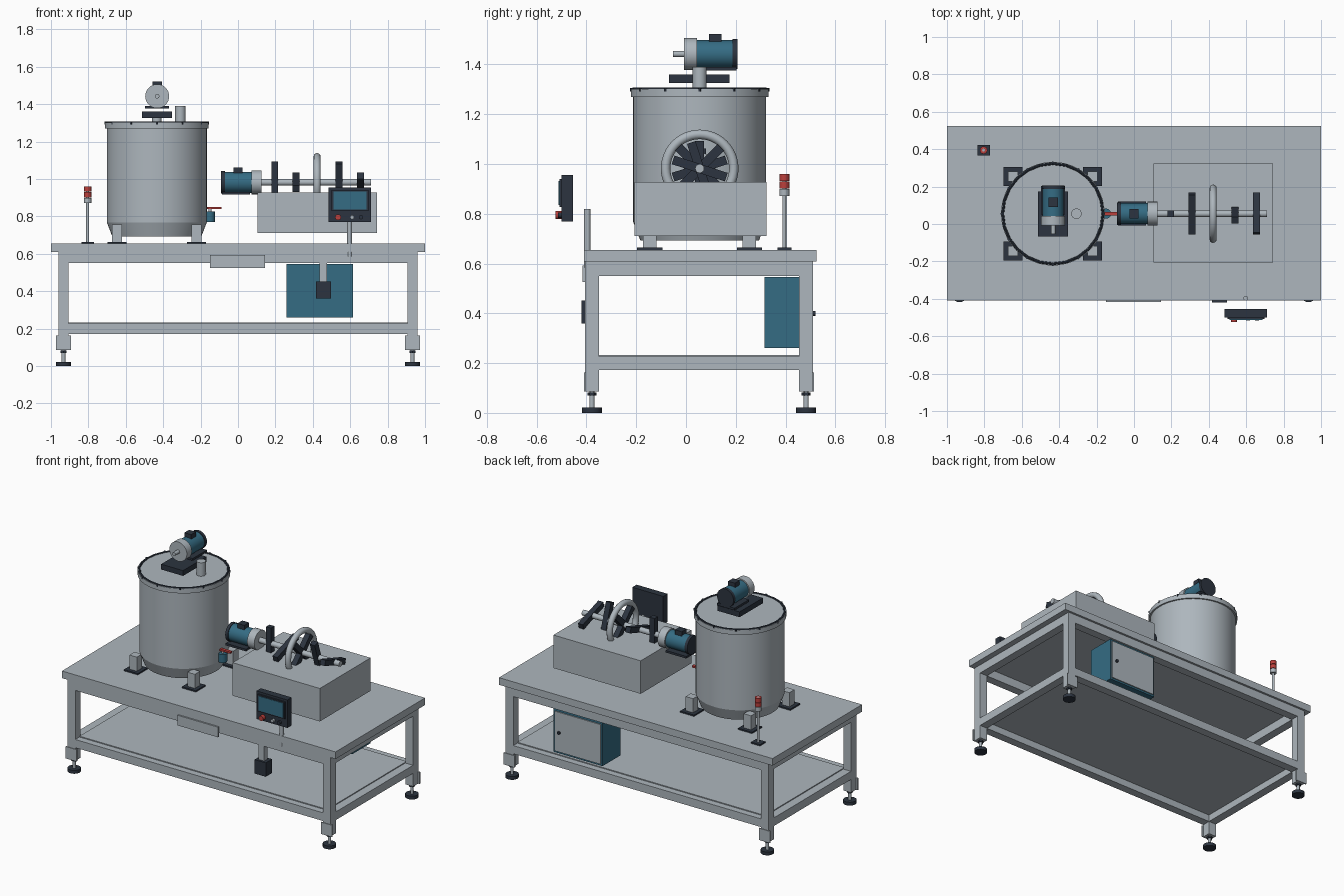
import bpy, bmesh, math
from mathutils import Vector, Matrix

if "Cube" in bpy.data.objects:
    bpy.data.objects.remove(bpy.data.objects["Cube"])


def material(name, rgb):
    m = bpy.data.materials.new(name)
    m.diffuse_color = (*rgb, 1)
    m.use_nodes = True
    m.node_tree.nodes["Principled BSDF"].inputs["Base Color"].default_value = m.diffuse_color
    return m


STEEL = material("steel_grey", (0.42, 0.47, 0.51))
DARK = material("dark_slate", (0.025, 0.034, 0.05))
BLUE = material("teal_blue", (0.035, 0.15, 0.23))
RED = material("signal_red", (0.5, 0.05, 0.045))


def finish(name, bm, mat, smooth=False):
    me = bpy.data.meshes.new(name)
    bmesh.ops.recalc_face_normals(bm, faces=bm.faces[:])
    bm.to_mesh(me)
    bm.free()
    ob = bpy.data.objects.new(name, me)
    bpy.context.collection.objects.link(ob)
    me.materials.append(mat)
    if smooth:
        bpy.ops.object.select_all(action='DESELECT')
        ob.select_set(True)
        bpy.context.view_layer.objects.active = ob
        bpy.ops.object.shade_smooth_by_angle(angle=math.radians(40))
    return ob


def box(name, x, y, z, mat):
    """Box from (min, max) ranges on each axis."""
    bm = bmesh.new()
    size = Vector((x[1] - x[0], y[1] - y[0], z[1] - z[0]))
    mid = Vector((sum(x) / 2, sum(y) / 2, sum(z) / 2))
    bmesh.ops.create_cube(bm, size=1, matrix=Matrix.Translation(mid) @ Matrix.Diagonal((*size, 1)))
    return finish(name, bm, mat)


def rod(name, a, b, r, mat, r2=None, seg=32):
    """Cylinder or cone from point a to point b."""
    a, b = Vector(a), Vector(b)
    d = b - a
    m = Matrix.Translation((a + b) / 2) @ d.to_track_quat('Z', 'Y').to_matrix().to_4x4()
    bm = bmesh.new()
    bmesh.ops.create_cone(bm, cap_ends=True, segments=seg, radius1=r,
                          radius2=r if r2 is None else r2, depth=d.length, matrix=m)
    return finish(name, bm, mat, True)


def torus(name, loc, major, minor, mat, rot=(0, 0, 0), n=48, k=12):
    bpy.ops.mesh.primitive_torus_add(location=loc, rotation=rot, major_radius=major,
                                     minor_radius=minor, major_segments=n, minor_segments=k)
    ob = bpy.context.object
    ob.name = name
    ob.data.materials.append(mat)
    bpy.ops.object.shade_smooth_by_angle(angle=math.radians(40))
    return ob


def motor(name, loc, angle):
    """Electric motor with its shaft pointing along -y before turning."""
    def cyl(part, y0, y1, r, mat):
        return rod(name + part, (0, y0, 0), (0, y1, 0), r, mat)
    parts = [
        cyl("_body", -0.01, 0.14, 0.056, BLUE),
        cyl("_flange", -0.06, -0.008, 0.064, STEEL),
        cyl("_shaft", -0.105, -0.06, 0.012, STEEL),
        cyl("_fan_cover", 0.135, 0.155, 0.06, DARK),
        box(name + "_foot", (-0.064, 0.064), (0, 0.15), (-0.066, -0.052), DARK),
        box(name + "_terminal_box", (-0.025, 0.025), (0.04, 0.09), (0.04, 0.08), DARK)]
    for p in parts:
        p.data.transform(Matrix.Translation(loc) @ Matrix.Rotation(angle, 4, 'Z'))


# table: top, legs, rails, shelf
box("table_top", (-1, 1), (-0.41, 0.525), (0.608, 0.655), STEEL)
LX, LY0, LY1, H = 0.933, -0.378, 0.483, 0.028
for x in (-LX, LX):
    for y, s in ((LY0, -1), (LY1, 1)):
        box("leg", (x - H, x + H), (y - H, y + H), (0.085, 0.608), STEEL)
        yp = y + s * H
        box("leg_bracket", (x - 0.04, x + 0.04), (yp - 0.004, yp + 0.004), (0.085, 0.163), STEEL)
        rod("foot_pad", (x, y, 0), (x, y, 0.022), 0.04, DARK)
        rod("foot_stem", (x, y, 0.02), (x, y, 0.09), 0.01, STEEL, seg=16)
        rod("foot_nut", (x, y, 0.07), (x, y, 0.082), 0.018, DARK, seg=6)
for z0, z1 in ((0.172, 0.226), (0.55, 0.608)):
    for y in (LY0, LY1):
        box("long_rail", (-LX + H, LX - H), (y - H, y + H), (z0, z1), STEEL)
    for x in (-LX, LX):
        box("short_rail", (x - H, x + H), (LY0 + H, LY1 - H), (z0, z1), STEEL)
box("shelf", (-0.905, 0.905), (LY0 + 0.015, LY1 - 0.015), (0.218, 0.232), STEEL)
box("front_plate", (-0.15, 0.145), (-0.416, -0.405), (0.525, 0.592), STEEL)

# tank
TX, TY = -0.434, 0.055


def tank_ring(name, z0, z1, r, mat, r2=None):
    return rod(name, (TX, TY, z0), (TX, TY, z1), r, mat, r2, 64)


tank_ring("tank_base_cone", 0.692, 0.767, 0.238, STEEL, 0.267)
tank_ring("tank_body", 0.767, 1.275, 0.267, STEEL)
tank_ring("tank_lid", 1.27, 1.301, 0.277, STEEL)
torus("lid_seal", (TX, TY, 1.299), 0.268, 0.008, DARK, n=24, k=8)
for i in range(12):
    a = math.tau * i / 12
    px, py = TX + 0.272 * math.cos(a), TY + 0.272 * math.sin(a)
    rod("lid_bolt", (px, py, 1.292), (px, py, 1.306), 0.008, DARK, seg=6)
for sx in (-1, 1):
    for sy in (-1, 1):
        x, y = TX + sx * 0.212, TY + sy * 0.2
        box("tank_pad", (x - 0.051, x + 0.051), (y - 0.051, y + 0.051), (0.655, 0.664), DARK)
        box("tank_leg", (x - 0.027, x + 0.027), (y - 0.027, y + 0.027), (0.66, 0.757), STEEL)
rod("lid_inlet", (-0.308, TY, 1.29), (-0.308, TY, 1.39), 0.028, STEEL)
rod("mixer_stem", (TX, TY, 1.29), (TX, TY, 1.33), 0.025, STEEL)
box("mixer_base", (-0.514, -0.354), (-0.068, 0.175), (1.325, 1.36), DARK)
motor("mixer_motor", (TX + 0.002, 0.052, 1.442), 0)

# outlet valve
rod("valve_pipe", (-0.19, TY, 0.797), (-0.13, TY, 0.797), 0.018, STEEL)
rod("valve_body", (-0.15, TY, 0.77), (-0.15, TY, 0.825), 0.027, BLUE)
rod("valve_stem", (-0.15, TY, 0.82), (-0.15, TY, 0.845), 0.008, STEEL, seg=16)
box("valve_handle", (-0.165, -0.088), (0.045, 0.065), (0.838, 0.85), RED)

# shredder: housing, motor, shaft, ring and blades
box("shredder_housing", (0.105, 0.743), (-0.207, 0.323), (0.71, 0.928), STEEL)
SZ = 0.982
motor("shredder_motor", (0.065, TY, SZ), math.pi / 2)
rod("shredder_shaft", (0.12, TY, SZ), (0.712, TY, SZ), 0.018, STEEL)
torus("shredder_ring", (0.423, TY, SZ), 0.137, 0.019, STEEL, (0, math.pi / 2, 0))
BLADES = ((0.197, 90, 0.11), (0.31, 18, 0.112), (0.423, 45, 0.12),
          (0.423, -45, 0.12), (0.54, 108, 0.11), (0.655, -18, 0.112))
for x, ang, half in BLADES:
    b = box("blade", (-0.018, 0.018), (-half, half), (-0.018, 0.018), DARK)
    b.data.transform(Matrix.Translation((x, TY, SZ)) @ Matrix.Rotation(math.radians(ang), 4, 'X'))

# signal light
BX, BY = -0.804, 0.395
box("beacon_base", (BX - 0.033, BX + 0.033), (BY - 0.028, BY + 0.028), (0.655, 0.664), DARK)
rod("beacon_pole", (BX, BY, 0.66), (BX, BY, 0.96), 0.008, STEEL, seg=16)
for z, m in ((0.872, STEEL), (0.902, RED), (0.932, RED)):
    rod("beacon_lamp", (BX, BY, z), (BX, BY, z + 0.027), 0.02, m)

# control panel and post
rod("panel_post", (0.597, -0.397, 0.585), (0.597, -0.397, 0.82), 0.013, STEEL)
box("panel_case", (0.485, 0.711), (-0.5, -0.455), (0.77, 0.955), DARK)
box("panel_bezel", (0.5, 0.698), (-0.509, -0.5), (0.828, 0.94), DARK)
box("panel_screen", (0.51, 0.688), (-0.512, -0.505), (0.836, 0.932), BLUE)
for x, r, m in ((0.535, 0.016, RED), (0.61, 0.011, STEEL), (0.657, 0.011, DARK)):
    rod("panel_button", (x, -0.5, 0.795), (x, -0.525 if m is RED else -0.515, 0.795), r, m)

# switch box under the front edge
box("switch_bracket", (0.435, 0.475), (-0.405, -0.37), (0.44, 0.56), STEEL)
box("switch_box", (0.416, 0.497), (-0.42, -0.355), (0.36, 0.452), DARK)

# cabinet
box("cabinet", (0.258, 0.615), (0.315, 0.503), (0.26, 0.546), BLUE)
box("cabinet_door", (0.268, 0.605), (0.503, 0.51), (0.272, 0.534), STEEL)
rod("door_knob", (0.57, 0.508, 0.4), (0.57, 0.52, 0.4), 0.01, DARK, seg=16)
